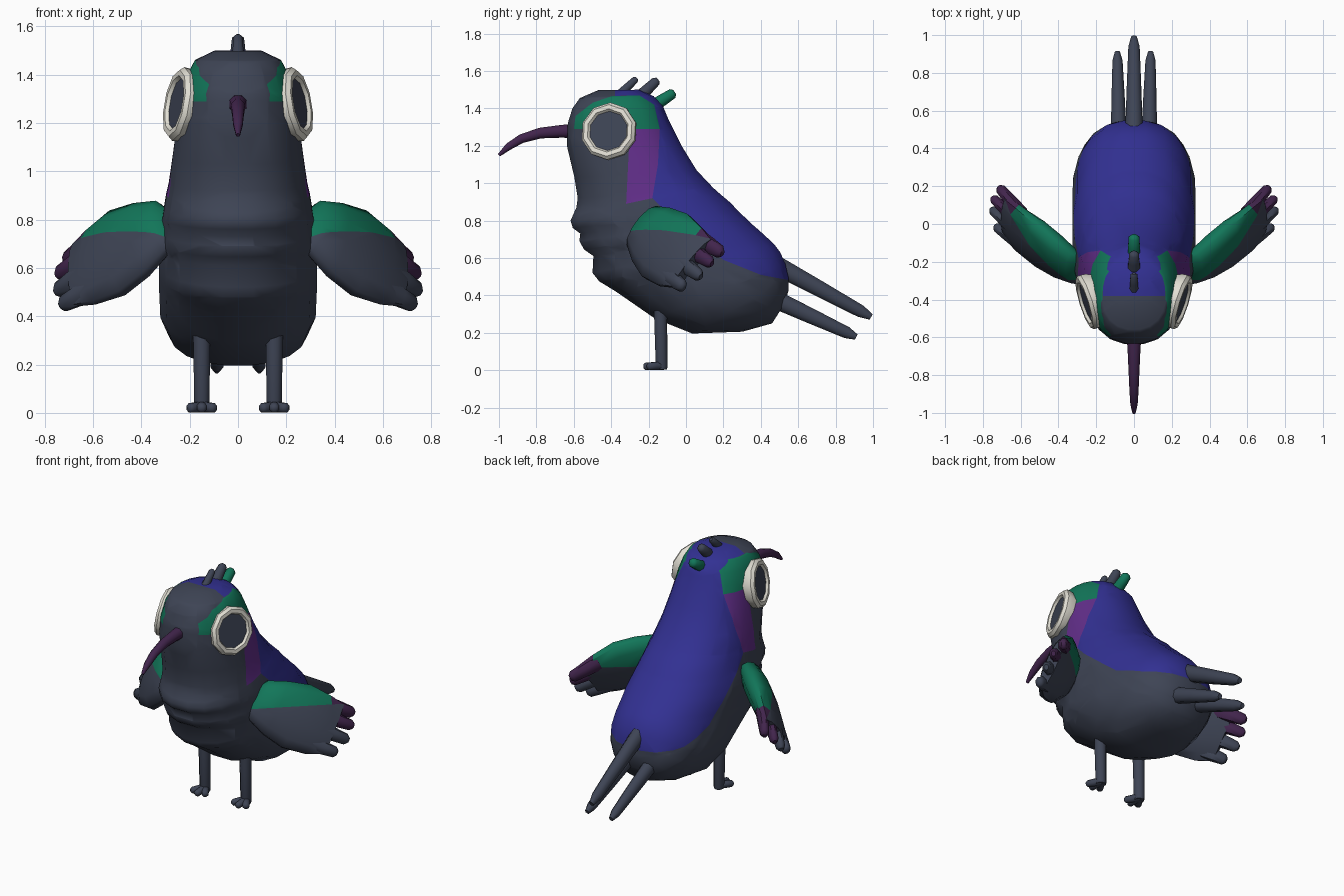
import bpy, bmesh, math
from mathutils import Vector as V

if "Cube" in bpy.data.objects:
    bpy.data.objects.remove(bpy.data.objects["Cube"])

COLOURS = {"slate": (.048, .058, .09), "green": (.006, .18, .1), "blue": (.032, .03, .29),
           "violet": (.12, .027, .25), "plum": (.053, .018, .072), "cream": (.76, .74, .66)}
NAMES = list(COLOURS)
MATS = []
for n, c in COLOURS.items():
    m = bpy.data.materials.new(n)
    m.diffuse_color = (*c, 1)
    m.use_nodes = True
    m.node_tree.nodes["Principled BSDF"].inputs["Base Color"].default_value = m.diffuse_color
    MATS.append(m)


def loft(rings):
    """Closed skin through rings of points, capped at both ends."""
    bm = bmesh.new()
    rows = [[bm.verts.new(p) for p in r] for r in rings]
    k = len(rows[0])
    for a, b in zip(rows, rows[1:]):
        for i in range(k):
            bm.faces.new((a[i], a[(i + 1) % k], b[(i + 1) % k], b[i]))
    bm.faces.new(rows[0])
    bm.faces.new(rows[-1])
    return bm


def oval(c, a, b, k, p=2.0):
    """Superellipse ring with half axes a and b."""
    out = []
    for i in range(k):
        t = 2 * math.pi * (i + .5) / k
        f = lambda v: math.copysign(abs(v) ** (2 / p), v)
        out.append(c + a * f(math.cos(t)) + b * f(math.sin(t)))
    return out


def cut(bm, co, no):
    bmesh.ops.bisect_plane(bm, geom=bm.verts[:] + bm.edges[:] + bm.faces[:],
                           plane_co=co, plane_no=no, dist=1e-4)


def finish(bm, name, rule, angle=45, mirror=False):
    """rule is a colour name or a function from face centre to colour name."""
    for f in bm.faces:
        f.material_index = NAMES.index(rule if isinstance(rule, str) else rule(f.calc_center_median()))
    for s in ((1, -1) if mirror else (1,)):
        if s < 0:
            for v in bm.verts:
                v.co.x *= -1
        bmesh.ops.recalc_face_normals(bm, faces=bm.faces[:])
        me = bpy.data.meshes.new(name)
        bm.to_mesh(me)
        for m in MATS:
            me.materials.append(m)
        side = ("_right" if s > 0 else "_left") if mirror else ""
        ob = bpy.data.objects.new(name + side, me)
        bpy.context.collection.objects.link(ob)
        bpy.context.view_layer.objects.active = ob
        ob.select_set(True)
        bpy.ops.object.shade_smooth_by_angle(angle=math.radians(angle))
        ob.select_set(False)
    bm.free()


def tube(name, pts, radii, colour, k=8, flat=1.0, mirror=False):
    """Tapered tube along pts; flat scales its sideways width."""
    pts = [V(p) for p in pts]
    rings = []
    for i, p in enumerate(pts):
        d = (pts[min(i + 1, len(pts) - 1)] - pts[max(i - 1, 0)]).normalized()
        side = d.cross(V((0, 0, 1)))
        side = side.normalized() if side.length > .01 else V((1, 0, 0))
        rings.append(oval(p, side * radii[i] * flat, side.cross(d) * radii[i], k))
    finish(loft(rings), name, colour, 50, mirror)


def feather(name, a, b, r0, r1, colour, flat=1.0, mirror=False):
    """Straight feather with a rounded tip."""
    a, b = V(a), V(b)
    tube(name, [a, a.lerp(b, .5), a.lerp(b, .9), b],
         [r0, (r0 + r1) / 2, r1, r1 * .5], colour, 8, flat, mirror)


# body: front point, back point (y, z) and half width of each ring
BODY = [(-.47, 1.498, -.25, 1.5, .10), (-.57, 1.455, -.17, 1.465, .18), (-.61, 1.4, -.12, 1.41, .21),
        (-.635, 1.32, -.09, 1.34, .235), (-.64, 1.2, -.02, 1.2, .255),
        (-.60, 1.03, .06, 1.07, .275), (-.583, .92, .15, .975, .29),
        (-.59, .87, .19, .94, .3), (-.622, .8, .25, .89, .31), (-.61, .76, .275, .86, .317),
        (-.57, .73, .295, .84, .32), (-.575, .69, .33, .81, .325), (-.55, .645, .36, .78, .33),
        (-.50, .61, .40, .745, .33), (-.505, .52, .45, .7, .33), (-.47, .475, .48, .67, .33),
        (-.38, .42, .51, .63, .33), (-.17, .275, .535, .57, .325), (.03, .195, .55, .5, .29),
        (.3, .205, .55, .43, .21), (.46, .25, .53, .36, .12)]
bm = loft([oval(V((0, (a + c) / 2, (b + d) / 2)), V((w, 0, 0)),
                V((0, (a - c) / 2, (b - d) / 2)), 20, 2.25) for a, b, c, d, w in BODY])

# plumage patches as (y, z) outlines
PATCHES = {
    "green": [(-.6, 1.29), (-.59, 1.36), (-.5, 1.43), (-.4, 1.465), (-.25, 1.47), (-.17, 1.42), (-.14, 1.29)],
    "violet": [(-.3, 1.29), (-.14, 1.29), (-.15, 1.1), (-.18, .92), (-.32, .89)],
    "blue": [(-.38, 1.7), (-.38, 1.467), (-.25, 1.47), (-.17, 1.42), (-.14, 1.29), (-.15, 1.1), (-.18, .92),
             (-.1, .84), (.2, .59), (.4, .51), (.56, .48), (.9, .48), (.9, 1.7)]}


def inside(y, z, poly):
    hit = False
    for (y0, z0), (y1, z1) in zip(poly, poly[1:] + poly[:1]):
        if (z0 > z) != (z1 > z) and y < y0 + (z - z0) / (z1 - z0) * (y1 - y0):
            hit = not hit
    return hit


def plumage(c):
    for name, poly in PATCHES.items():
        if inside(c.y, c.z, poly) and (name == "blue" or abs(c.x) > .12):
            return name
    return "slate"


done = set()
for poly in PATCHES.values():
    for p, q in zip(poly, poly[1:] + poly[:1]):
        if frozenset((p, q)) not in done:
            done.add(frozenset((p, q)))
            cut(bm, (0, *p), (0, q[1] - p[1], p[0] - q[0]))
finish(bm, "body", plumage, 60)

# eyes: turned ring with a recessed dark disc
n = V((.93, -.29, .17)).normalized()
u = n.cross(V((0, 0, 1))).normalized()
w = u.cross(n)
centre = V((.236, -.41, 1.277))
PROFILE = [(.13, -.07), (.152, -.015), (.155, .012), (.14, .03), (.117, .03), (.107, .016)]
finish(loft([oval(centre + n * h, u * r, w * r, 10) for r, h in PROFILE]), "eye",
       lambda c: "slate" if (c - centre).length < .05 and (c - centre).dot(n) > 0 else "cream", 40, True)

# beak
tube("beak", [(0, -.56, 1.278), (0, -.66, 1.278), (0, -.78, 1.268), (0, -.88, 1.238),
              (0, -.95, 1.195), (0, -1, 1.15)], [.045, .037, .031, .026, .021, .009], "plum")

# crest
feather("crest_front", (0, -.36, 1.47), (0, -.262, 1.562), .026, .02, "slate")
feather("crest_middle", (0, -.25, 1.46), (0, -.15, 1.555), .036, .027, "slate")
feather("crest_back", (0, -.18, 1.41), (0, -.06, 1.487), .038, .03, "green")

# tail
feather("tail_centre", (0, .42, .595), (0, .99, .285), .058, .036, "slate", .9)
feather("tail_side", (.08, .42, .405), (.088, .91, .178), .055, .034, "slate", .85, True)

# wings: upper edge, lower edge and half thickness of each section
WING = [((.25, -.19, .81), (.25, -.29, .71), .03), ((.33, -.15, .875), (.3, -.31, .66), .065),
        ((.42, -.07, .865), (.38, -.28, .57), .08), ((.52, .02, .835), (.48, -.23, .49), .078),
        ((.62, .1, .755), (.6, -.15, .45), .06), ((.68, .14, .7), (.68, -.07, .44), .035)]
facing = V((.69, -.58, .43))
bm = loft([oval((V(a) + V(b)) / 2, (V(a) - V(b)) / 2, facing * t, 12) for a, b, t in WING])
EDGE, UP = V((.3, -.33, .74)), V((-.3, .32, .9))
TIP, OUT = V((.62, .09, .75)), V((.75, .65, 0))
cut(bm, EDGE, UP)
cut(bm, TIP, OUT)
finish(bm, "wing", lambda c: "slate" if (c - EDGE).dot(UP) < 0 else
       "plum" if (c - TIP).dot(OUT) > 0 else "green", 60, True)

# wing tip feathers
for i, (a, b, r, col) in enumerate([((.6, .06, .71), (.715, .195, .625), .052, "plum"),
                                    ((.62, .02, .65), (.75, .14, .57), .048, "plum"),
                                    ((.62, -.04, .59), (.755, .08, .5), .05, "slate"),
                                    ((.61, -.1, .51), (.735, -.01, .445), .05, "slate")]):
    feather(f"wing_feather_{i + 1}", a, b, r, r * .7, col, .8, True)

# legs and toes
tube("leg", [(.15, -.135, .36), (.15, -.135, .25), (.15, -.13, .02), (.15, -.13, .004)],
     [.04, .037, .034, .03], "slate", 8, 1, True)
for i, a in enumerate((-38, 0, 38)):
    s, c = math.sin(math.radians(a)), math.cos(math.radians(a))
    feather(f"toe_{i + 1}", (.15, -.125, .025), (.15 + .085 * s, -.125 - .103 * c, .02),
            .025, .021, "slate", 1, True)
